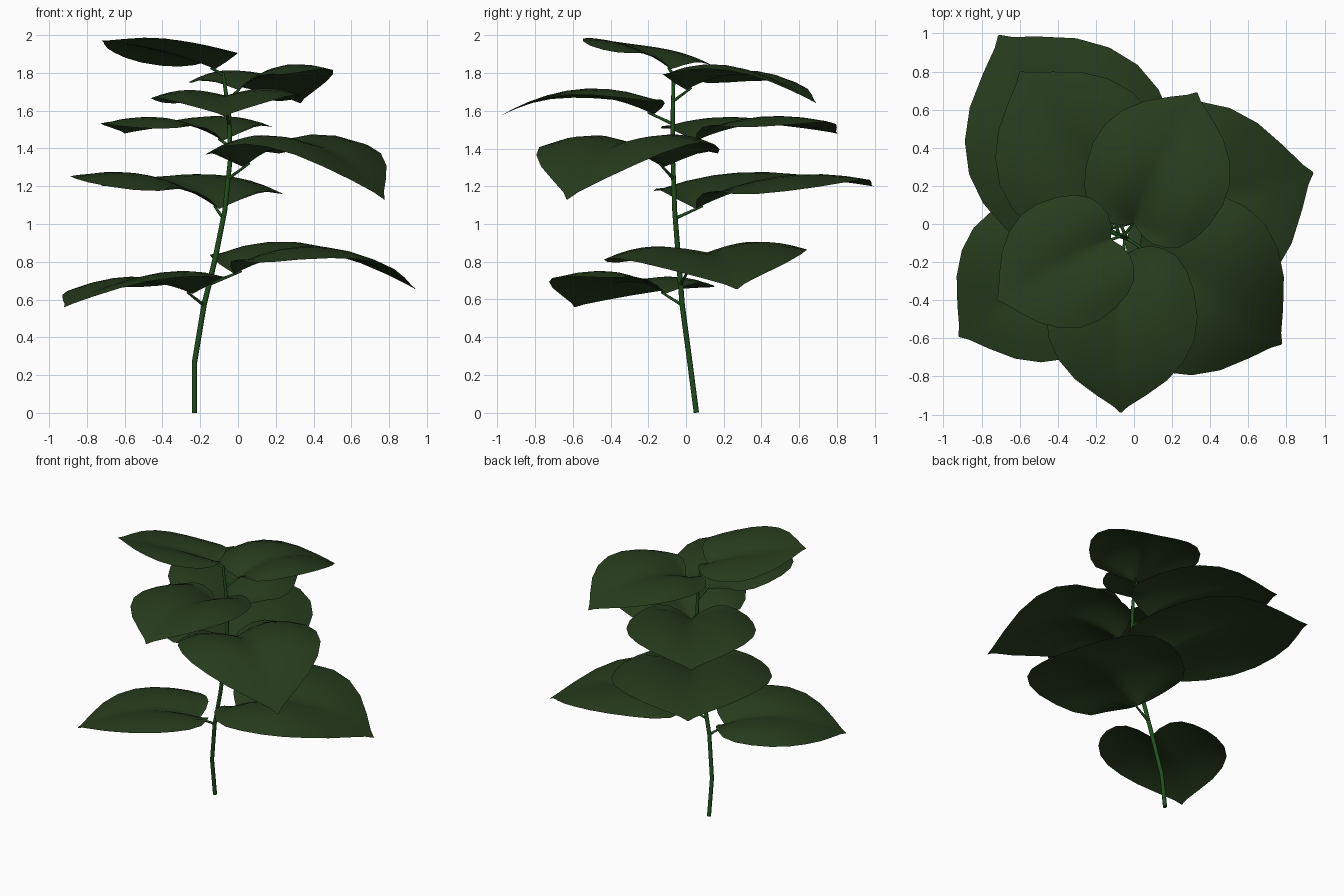
import bpy, bmesh, math
from mathutils import Vector

if "Cube" in bpy.data.objects:
    bpy.data.objects.remove(bpy.data.objects["Cube"])


def material(name, col):
    m = bpy.data.materials.new(name)
    m.diffuse_color = (*col, 1)
    m.use_nodes = True
    m.node_tree.nodes["Principled BSDF"].inputs["Base Color"].default_value = m.diffuse_color
    return m


leaf_mat = material("leaf_green", (0.020, 0.045, 0.012))
stem_mat = material("stem_green", (0.015, 0.08, 0.012))


def tube(name, pts, radii):
    # round stalk swept along a path
    cu = bpy.data.curves.new(name, 'CURVE')
    cu.dimensions = '3D'
    cu.bevel_depth = 1
    cu.bevel_resolution = 2
    cu.use_fill_caps = True
    sp = cu.splines.new('POLY')
    sp.points.add(len(pts) - 1)
    for p, co, r in zip(sp.points, pts, radii):
        p.co = (*co, 1)
        p.radius = r
    tmp = bpy.data.objects.new(name, cu)
    bpy.context.collection.objects.link(tmp)
    bpy.context.view_layer.update()
    me = bpy.data.meshes.new_from_object(tmp.evaluated_get(bpy.context.evaluated_depsgraph_get()))
    bpy.data.objects.remove(tmp)
    ob = bpy.data.objects.new(name, me)
    bpy.context.collection.objects.link(ob)
    me.materials.clear()
    me.materials.append(stem_mat)
    for f in me.polygons:
        f.use_smooth = True
    return ob


# main stem
STEM = [(-.23, .055, 0), (-.23, .02, .27), (-.18, -.02, .57), (-.12, -.04, .82),
        (-.07, -.06, 1.07), (-.04, -.07, 1.35), (-.05, -.07, 1.6), (-.08, -.065, 1.8)]
tube("stem", STEM, [.014, .014, .014, .014, .013, .012, .011, .009])


def stem_at(z):
    for a, b in zip(STEM, STEM[1:]):
        if z <= b[2]:
            return Vector(a).lerp(Vector(b), (z - a[2]) / (b[2] - a[2]))
    return Vector(STEM[-1])


# heart-shaped half outline: (along midrib, across, matching midrib position)
OUTLINE = [(-.01, .02, 0), (-.05, .09, .02), (-.07, .18, .05), (-.055, .27, .1),
           (-.01, .36, .17), (.09, .435, .25), (.22, .485, .35), (.38, .51, .46),
           (.53, .49, .58), (.67, .42, .70), (.79, .31, .81), (.89, .165, .90),
           (.96, .05, .965), (1, .004, 1)]
STEPS = 8


def leaf(i, base, mid_z, tip, roll, stem_z, width):
    base, tip = Vector(base), Vector(tip)
    flat = (tip - base).to_2d()
    length = flat.length
    d = flat / length
    n = Vector((-d.y, d.x))

    def surface(u, v):
        # arched midrib, shoulders that flatten out, drooping rim, slight roll
        c = min(max(u, 0), 1)
        z = (base.z * (1 - c) * (1 - 2 * c) + mid_z * 4 * c * (1 - c)
             + tip.z * c * (2 * c - 1))
        z += length * (.09 * math.sin(math.pi * abs(v) / .54) * (1 - c) ** 1.2
                       - .1 * c * v * v + roll * v)
        p = base.to_2d() + (d * u + n * v * width) * length
        return (p.x, p.y, z)

    bm = bmesh.new()
    rows = []
    for ou, ov, mu in OUTLINE:
        row = []
        for k in range(-STEPS, STEPS + 1):
            s = abs(k) / STEPS
            row.append(bm.verts.new(surface(mu + (ou - mu) * s ** 1.5, ov * k / STEPS)))
        rows.append(row)
    for a, b in zip(rows, rows[1:]):
        for k in range(2 * STEPS):
            bm.faces.new((a[k + 1], a[k], b[k], b[k + 1])).smooth = True
    bmesh.ops.recalc_face_normals(bm, faces=bm.faces)
    if sum(f.normal.z for f in bm.faces) < 0:
        bmesh.ops.reverse_faces(bm, faces=bm.faces)
    me = bpy.data.meshes.new(f"leaf_{i}")
    bm.to_mesh(me)
    bm.free()
    me.materials.append(leaf_mat)
    bpy.context.collection.objects.link(bpy.data.objects.new(f"leaf_{i}", me))
    # leaf stalk
    end = Vector(surface(.04, 0)) - Vector((0, 0, .004))
    tube(f"leaf_stalk_{i}", [stem_at(stem_z), end], [.009, .006])


# leaves from bottom to top: attachment, mid height, tip, roll, stem height, width
LEAVES = [
    ((-.24, -.11, .63), .69, (-.92, -.59, .56), .07, .57, 1.03),
    ((-.02, 0, .735), .845, (.94, .27, .655), .05, .68, 1.06),
    ((-.10, .05, 1.08), 1.23, (-.71, .99, 1.20), .02, 1.03, .96),
    ((.03, -.12, 1.30), 1.42, (.775, -.63, 1.13), .01, 1.24, 1.06),
    ((-.08, .05, 1.44), 1.535, (-.60, .80, 1.48), -.01, 1.41, .95),
    ((-.06, -.17, 1.58), 1.68, (-.07, -.99, 1.57), .02, 1.53, .95),
    ((0, 0, 1.71), 1.79, (.33, .69, 1.64), -.08, 1.65, .97),
    ((-.12, -.08, 1.82), 1.92, (-.72, -.40, 1.97), .13, 1.79, 1),
]
for i, args in enumerate(LEAVES, 1):
    leaf(i, *args)
